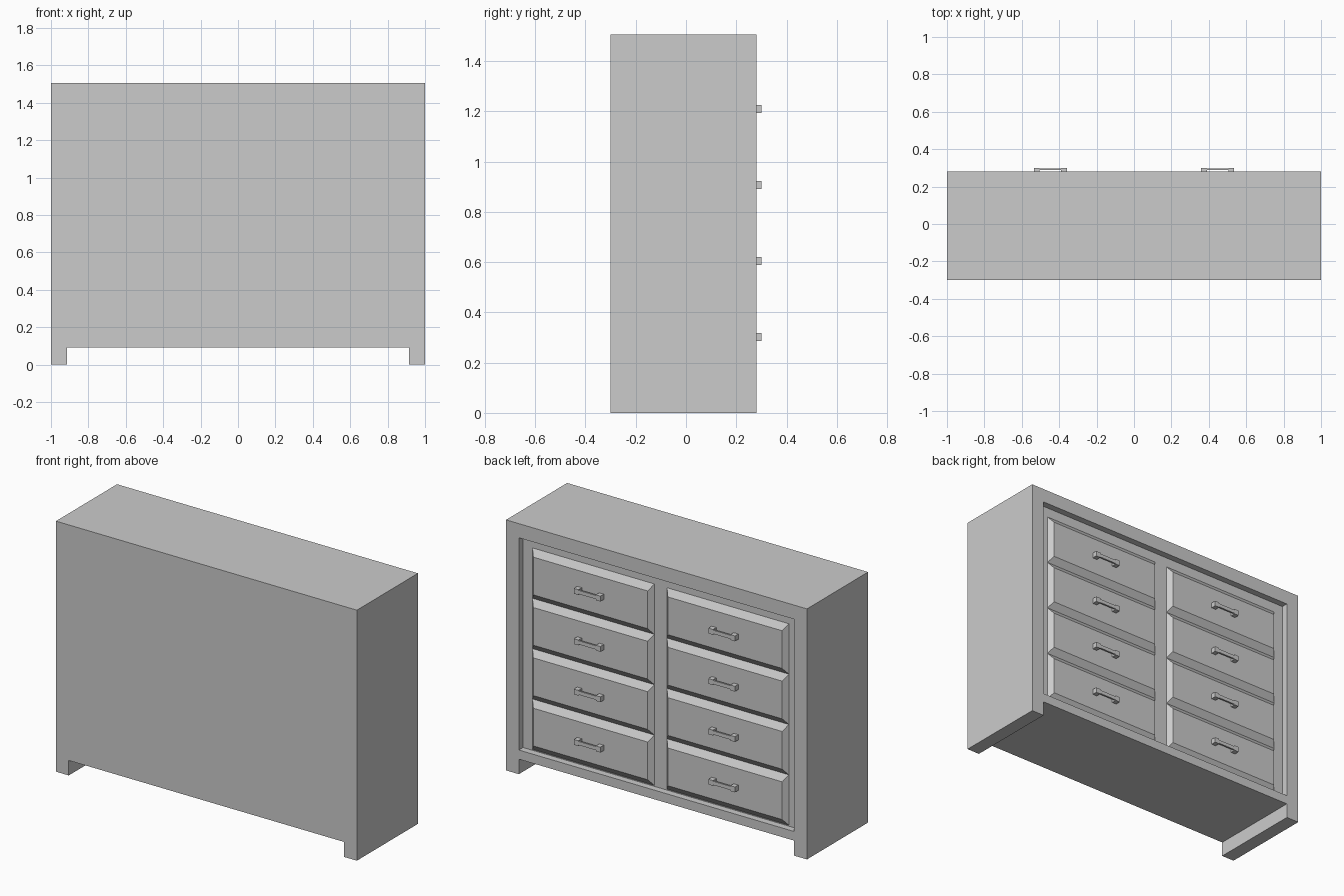
import bpy, bmesh

if "Cube" in bpy.data.objects:
    bpy.data.objects.remove(bpy.data.objects["Cube"])

BACK, FACE, RECESS = -0.30, 0.28, 0.24   # y of closed side, frame face, recessed panel
HEIGHT, LEG, T = 1.505, 0.09, 0.085


def add_object(name, bm):
    bmesh.ops.recalc_face_normals(bm, faces=bm.faces)
    mesh = bpy.data.meshes.new(name)
    bm.to_mesh(mesh)
    bm.free()
    obj = bpy.data.objects.new(name, mesh)
    bpy.context.collection.objects.link(obj)
    return obj


def add_box(bm, x0, x1, y0, y1, z0, z1):
    vs = bmesh.ops.create_cube(bm, size=1)["verts"]
    for v in vs:
        v.co.x = x1 if v.co.x > 0 else x0
        v.co.y = y1 if v.co.y > 0 else y0
        v.co.z = z1 if v.co.z > 0 else z0
    return vs


# carcass: silhouette with two legs, extruded through the depth
profile = [(-1, 0), (-1 + T, 0), (-1 + T, LEG), (1 - T, LEG),
           (1, 0), (1, HEIGHT), (-1, HEIGHT)]
profile.insert(4, (1 - T, 0))
bm = bmesh.new()
face = bm.faces.new([bm.verts.new((x, BACK, z)) for x, z in profile])
ext = bmesh.ops.extrude_face_region(bm, geom=[face])
for v in ext["geom"]:
    if isinstance(v, bmesh.types.BMVert):
        v.co.y = FACE
carcass = add_object("carcass", bm)

# shallow opening that holds the drawers
bm = bmesh.new()
add_box(bm, -1 + T, 1 - T, RECESS, 0.5, 0.145, HEIGHT - T)
cutter = add_object("opening_cutter", bm)
cutter.hide_render = True
mod = carcass.modifiers.new("opening", "BOOLEAN")
mod.operation = "DIFFERENCE"
mod.solver = "EXACT"
mod.object = cutter
bpy.context.view_layer.objects.active = carcass
bpy.ops.object.modifier_apply(modifier=mod.name)
bpy.data.objects.remove(cutter)

# drawers: raised fronts with bevelled borders, each with a bar handle
W, H = 0.81, 0.3025
FRONT = 0.268
for side in (-1, 1):
    for row in range(4):
        cx, cz = side * 0.447, 0.302 + row * H
        tag = f"{'left' if side < 0 else 'right'}_{row + 1}"

        bm = bmesh.new()
        vs = add_box(bm, cx - W / 2, cx + W / 2, RECESS - 0.01, FRONT,
                     cz - H / 2, cz + H / 2)
        for v in vs:
            if v.co.y > RECESS:
                v.co.x += 0.025 if v.co.x < cx else -0.025
                v.co.z += 0.038 if v.co.z < cz else -0.038
            else:
                v.co.y = RECESS
        add_object("drawer_front_" + tag, bm)

        # handle: two posts and a slimmer bar
        bm = bmesh.new()
        for s in (-1, 1):
            px = cx + s * 0.073
            add_box(bm, px - 0.015, px + 0.015, FRONT, 0.30, cz - 0.016, cz + 0.016)
        add_box(bm, cx - 0.058, cx + 0.058, 0.288, 0.298, cz - 0.011, cz + 0.011)
        add_object("drawer_handle_" + tag, bm)
